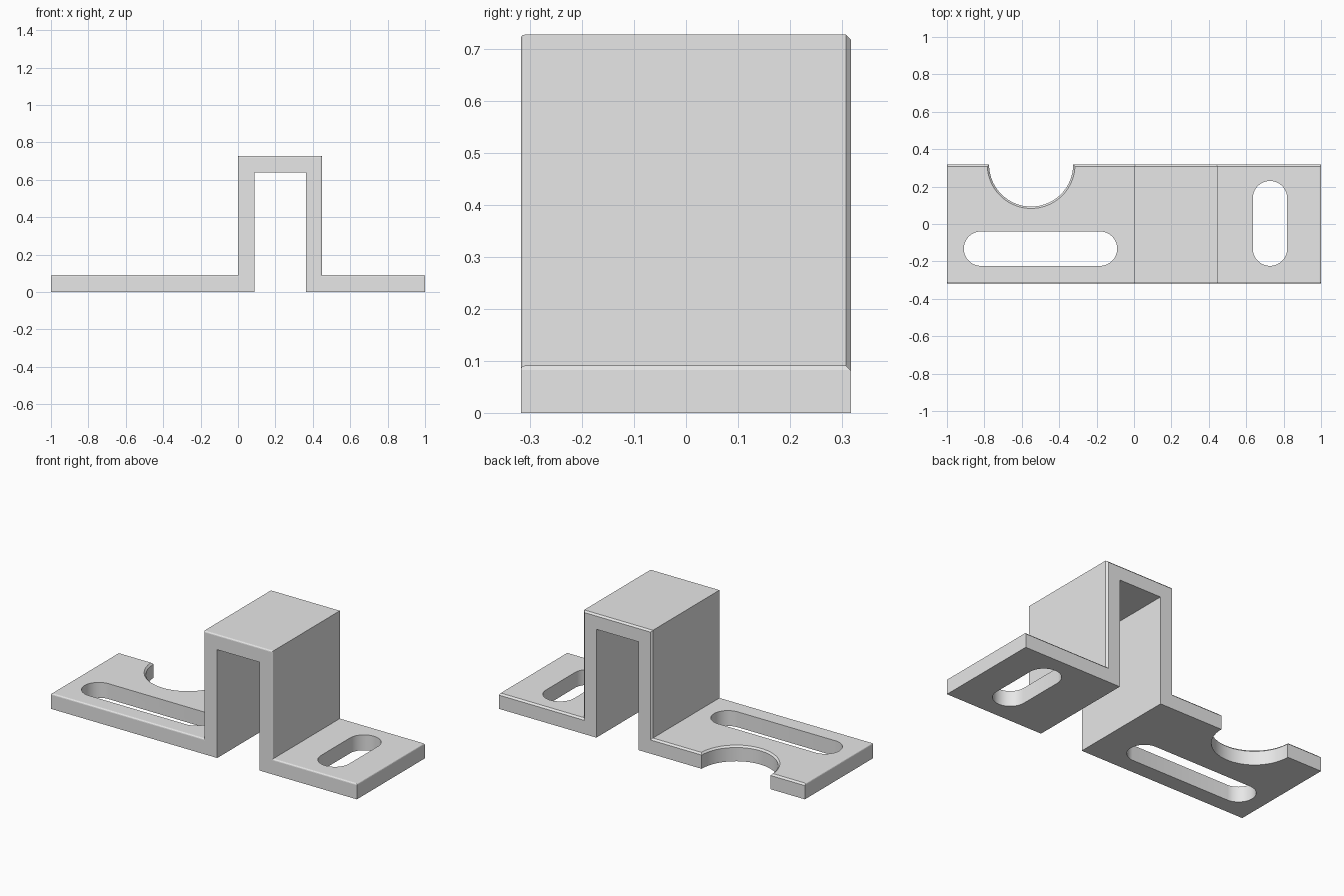
import bpy
import bmesh
import math

cube = bpy.data.objects.get("Cube")
if cube:
    bpy.data.objects.remove(cube, do_unlink=True)

HALF_DEPTH = 0.318
FLANGE, HEIGHT = 0.091, 0.728
HAT_L, HAT_R = 0.0, 0.45
EDGE = 0.01


def prism(name, points, offset):
    """Closed polygon extruded along the offset vector."""
    bm = bmesh.new()
    face = bm.faces.new([bm.verts.new(p) for p in points])
    new = bmesh.ops.extrude_face_region(bm, geom=[face])["geom"]
    verts = [g for g in new if isinstance(g, bmesh.types.BMVert)]
    bmesh.ops.translate(bm, verts=verts, vec=offset)
    bmesh.ops.recalc_face_normals(bm, faces=bm.faces)
    mesh = bpy.data.meshes.new(name)
    bm.to_mesh(mesh)
    bm.free()
    obj = bpy.data.objects.new(name, mesh)
    bpy.context.collection.objects.link(obj)
    return obj


def slot_cutter(name, a, b, radius, steps=24):
    """Round-ended upright cutter running from point a to point b."""
    heading = math.atan2(b[1] - a[1], b[0] - a[0])
    points = []
    for centre, start in ((b, heading - math.pi / 2), (a, heading + math.pi / 2)):
        for i in range(steps):
            t = start + math.pi * (i + 0.5) / steps
            points.append((centre[0] + radius * math.cos(t),
                           centre[1] + radius * math.sin(t), -0.1))
    return prism(name, points, (0, 0, 0.4))


def cut(obj, cutter):
    cutter.hide_render = True
    mod = obj.modifiers.new("cut", "BOOLEAN")
    mod.operation, mod.solver, mod.object = "DIFFERENCE", "EXACT", cutter
    bpy.context.view_layer.objects.active = obj
    bpy.ops.object.modifier_apply(modifier=mod.name)
    bpy.data.objects.remove(cutter, do_unlink=True)


def on_top(face):
    """Outer upper skin: flange tops, hat walls and hat roof."""
    x = face.calc_center_median().x
    wall = min(abs(x - HAT_L), abs(x - HAT_R)) < 0.001
    return face.normal.z > 0.9 or (abs(face.normal.x) > 0.9 and wall)


def soften(bm, back, segments):
    """Bevel the rim of the upper skin, either the back or the front and ends."""
    bm.normal_update()
    edges = []
    for e in bm.edges:
        tops = [f for f in e.link_faces if on_top(f)]
        others = [f for f in e.link_faces if not on_top(f)]
        if len(tops) != 1 or len(others) != 1:
            continue
        f = others[0]
        if f.normal.z > 0.1 or abs(f.normal.y) < 0.9 and 0.5 < abs(f.normal.y) and \
                not back:
            continue
        outer = f.normal.y < -0.9 or abs(f.calc_center_median().x) > 0.99
        if outer != back:
            edges.append(e)
    bmesh.ops.bevel(bm, geom=edges, offset=EDGE if back else EDGE * 0.8,
                    segments=segments, profile=0.5, affect="EDGES",
                    clamp_overlap=False)


# Bent strip: two flanges joined by a raised hat
profile = [(-1, 0), (0.087, 0), (0.087, 0.64), (0.363, 0.64), (0.363, 0),
           (1, 0), (1, FLANGE), (HAT_R, FLANGE), (HAT_R, HEIGHT),
           (HAT_L, HEIGHT), (HAT_L, FLANGE), (-1, FLANGE)]
bracket = prism("bracket", [(x, -HALF_DEPTH, z) for x, z in profile],
                (0, 2 * HALF_DEPTH, 0))

# Half-round notch in the back of the long flange
cut(bracket, slot_cutter("notch_cutter", (-0.55, HALF_DEPTH),
                         (-0.55, HALF_DEPTH + 0.0001), 0.225))

# Chamfered back rim, rounded front and end rims
bm = bmesh.new()
bm.from_mesh(bracket.data)
soften(bm, True, 1)
soften(bm, False, 3)
bm.to_mesh(bracket.data)
bm.free()

# Adjustment slots
cut(bracket, slot_cutter("long_slot_cutter", (-0.818, -0.132), (-0.182, -0.132), 0.092))
cut(bracket, slot_cutter("short_slot_cutter", (0.727, -0.132), (0.727, 0.138), 0.092))

# Plain grey metal
grey = bpy.data.materials.new("light_grey")
grey.use_nodes = True
colour = (0.8, 0.8, 0.8, 1)
grey.diffuse_color = colour
grey.node_tree.nodes["Principled BSDF"].inputs["Base Color"].default_value = colour
bracket.data.materials.clear()
bracket.data.materials.append(grey)
for poly in bracket.data.polygons:
    poly.material_index = 0

bpy.ops.object.select_all(action="DESELECT")
bracket.select_set(True)
bpy.context.view_layer.objects.active = bracket
bpy.ops.object.shade_smooth_by_angle(angle=math.radians(12))
